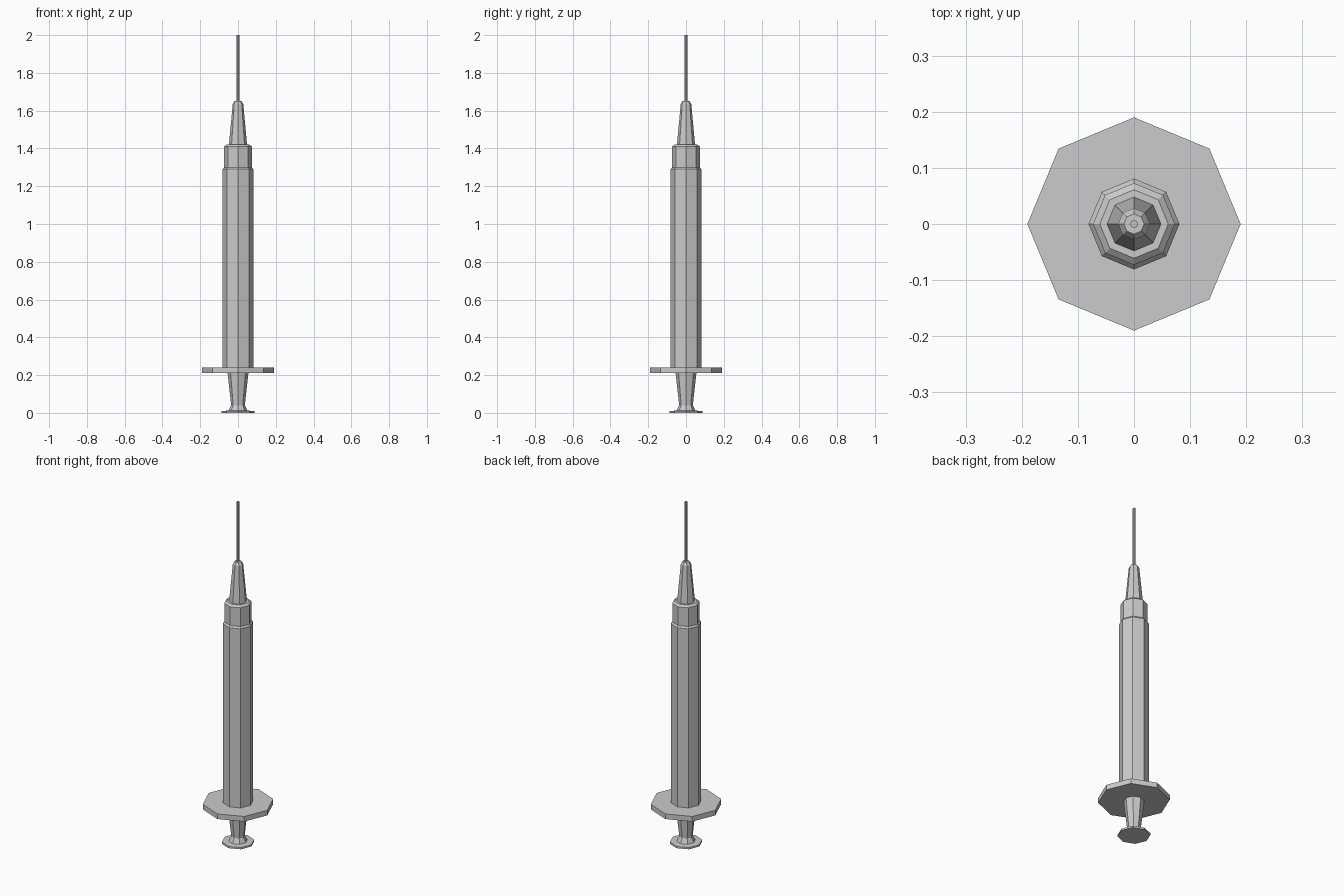
import bpy, bmesh
from math import cos, sin, pi

if "Cube" in bpy.data.objects:
    bpy.data.objects.remove(bpy.data.objects["Cube"])

SIDES = 8


def lathe(name, profile):
    """Closed eight-sided solid from (radius, height) rings, bottom to top."""
    bm = bmesh.new()
    rings = [[bm.verts.new((r * cos(2 * pi * i / SIDES), r * sin(2 * pi * i / SIDES), z))
              for i in range(SIDES)] for r, z in profile]
    for low, high in zip(rings, rings[1:]):
        for i in range(SIDES):
            j = (i + 1) % SIDES
            bm.faces.new((low[i], low[j], high[j], high[i]))
    bm.faces.new(rings[0][::-1])
    bm.faces.new(rings[-1])
    mesh = bpy.data.meshes.new(name)
    bm.to_mesh(mesh)
    bm.free()
    obj = bpy.data.objects.new(name, mesh)
    bpy.context.collection.objects.link(obj)
    return obj


# Thumb rest and tapered plunger rod
lathe("plunger", [(0.087, 0), (0.087, 0.01), (0.05, 0.012), (0.036, 0.04), (0.055, 0.21)])

# Finger flange, barrel and stepped collar
lathe("barrel", [(0.19, 0.21), (0.19, 0.24), (0.081, 0.24), (0.081, 1.29),
                 (0.073, 1.30), (0.073, 1.41), (0.061, 1.42), (0.048, 1.42)])

# Tapered needle hub
lathe("needle_hub", [(0.048, 1.42), (0.028, 1.635), (0.018, 1.65), (0.007, 1.65)])

# Needle
lathe("needle", [(0.007, 1.65), (0.007, 2.0)])
